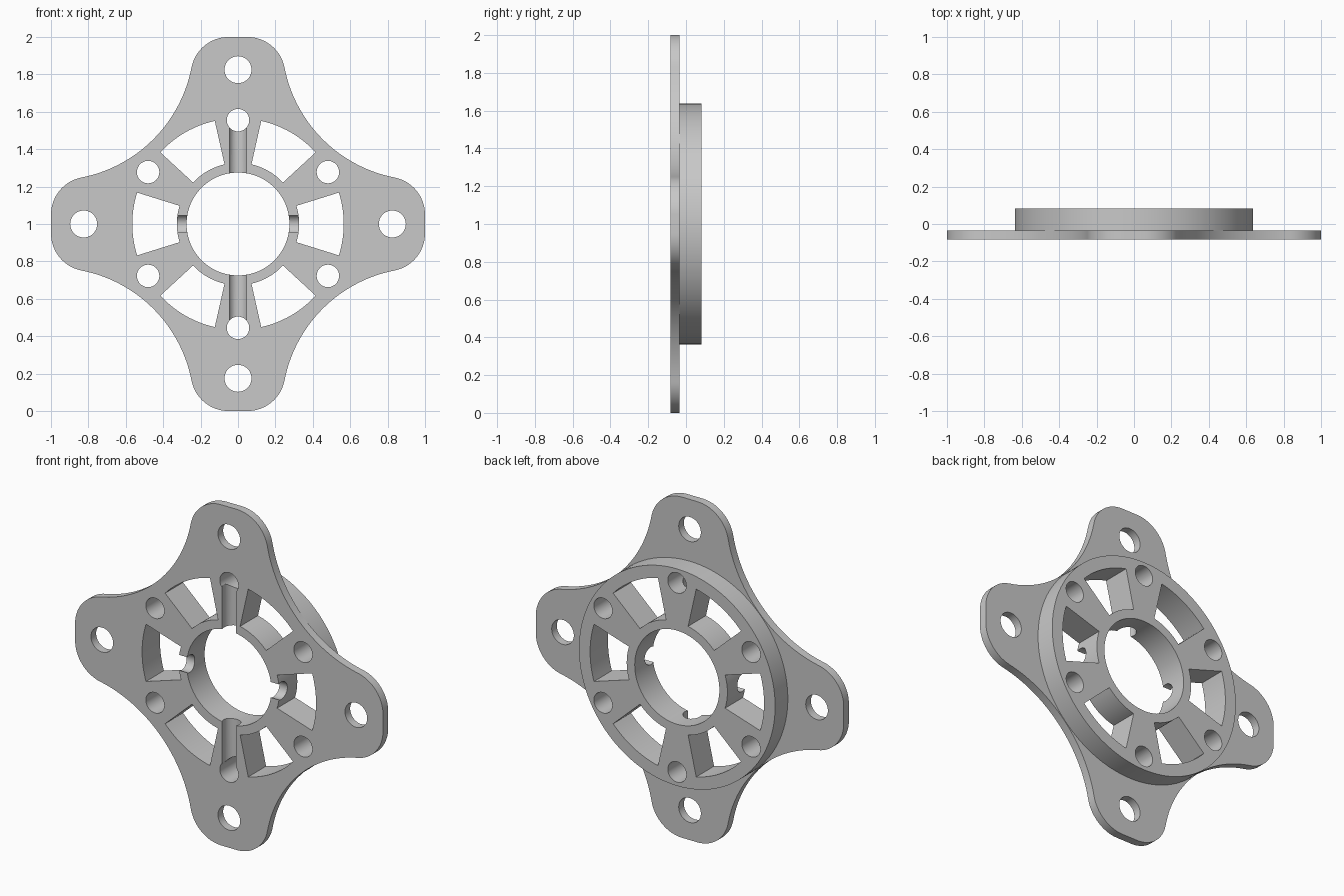
import bpy, bmesh
from math import sin, cos, radians, pi, hypot, atan2
from mathutils import Matrix, Vector

if "Cube" in bpy.data.objects:
    bpy.data.objects.remove(bpy.data.objects["Cube"], do_unlink=True)

FRONT, STEP, BACK = -0.083, -0.035, 0.083

metal = bpy.data.materials.new("plain grey")
metal.use_nodes = True
grey = (0.58, 0.58, 0.58, 1)
metal.diffuse_color = grey
metal.node_tree.nodes["Principled BSDF"].inputs["Base Color"].default_value = grey


def arc(cx, cz, r, a0, a1, n):
    return [(cx + r * cos(a0 + (a1 - a0) * i / n),
             cz + r * sin(a0 + (a1 - a0) * i / n)) for i in range(n + 1)]


def circle(cx, cz, r, n=48):
    return arc(cx, cz, r, 0, 2 * pi, n)[:-1]


def prism(bm, points, y0, y1):
    """Extrude a closed profile in the x-z plane from y0 to y1."""
    a = [bm.verts.new((x, y0, z + 1)) for x, z in points]
    b = [bm.verts.new((x, y1, z + 1)) for x, z in points]
    bm.faces.new(a)
    bm.faces.new(b[::-1])
    for i in range(len(a)):
        j = (i + 1) % len(a)
        bm.faces.new((a[j], a[i], b[i], b[j]))


def make_object(name, bm):
    bmesh.ops.recalc_face_normals(bm, faces=bm.faces)
    mesh = bpy.data.meshes.new(name)
    bm.to_mesh(mesh)
    bm.free()
    mesh.materials.append(metal)
    ob = bpy.data.objects.new(name, mesh)
    bpy.context.collection.objects.link(ob)
    return ob


def combine(target, tool, operation):
    tool.hide_render = True
    mod = target.modifiers.new(operation.lower(), "BOOLEAN")
    mod.operation, mod.solver, mod.object = operation, "EXACT", tool
    bpy.context.view_layer.objects.active = target
    bpy.ops.object.modifier_apply(modifier=mod.name)
    bpy.data.objects.remove(tool, do_unlink=True)


# Four-lobed plate outline: rounded lobe corners tangent to concave flanks
flank_c, flank_r = 0.979, 0.744
corner_x, corner_r = 0.05, 0.2026
corner_z = 1 - corner_r
tilt = atan2(flank_c - corner_z, flank_c - corner_x)
quarter = arc(corner_x, corner_z, corner_r, pi / 2, tilt, 16)
quarter += arc(flank_c, flank_c, flank_r, pi + tilt, 1.5 * pi - tilt, 32)[1:-1]
quarter += arc(corner_z, corner_x, corner_r, pi / 2 - tilt, 0, 16)
outline = []
for k in range(4):
    turn = Matrix.Rotation(-k * pi / 2, 2)
    outline += [tuple(turn @ Vector(p)) for p in quarter]

bm = bmesh.new()
prism(bm, outline, FRONT, STEP)
flange = make_object("lobed_flange", bm)

# Round hub standing behind the plate
bm = bmesh.new()
prism(bm, circle(0, 0, 0.637, 128), -0.06, BACK)
combine(flange, make_object("hub_disc", bm), "UNION")

# Bore, windows, bolt holes and lobe holes
bm = bmesh.new()
prism(bm, circle(0, 0, 0.275, 96), -0.3, 0.3)
half = radians(17.3)
for k in range(6):
    mid = k * pi / 3
    window = arc(0, 0, 0.565, mid - half, mid + half, 14)
    window += arc(0, 0, 0.327, mid + half, mid - half, 10)
    prism(bm, window, -0.3, 0.3)
    a = mid + pi / 6
    prism(bm, circle(0.555 * cos(a), 0.555 * sin(a), 0.06), -0.3, 0.3)
for k in range(4):
    a = k * pi / 2
    prism(bm, circle(0.825 * cos(a), 0.825 * sin(a), 0.072), -0.3, 0.3)
combine(flange, make_object("hole_cutter", bm), "DIFFERENCE")

# Round-bottomed grooves in the front face, running outward from the bore
bm = bmesh.new()
for k in range(4):
    end = 0.555 if k % 2 else 0.45
    start = 0.2
    place = (Matrix.Translation((0, -0.06, 1)) @ Matrix.Rotation(-k * pi / 2, 4, "Y")
             @ Matrix.Translation(((start + end) / 2, 0, 0))
             @ Matrix.Rotation(pi / 2, 4, "Y"))
    bmesh.ops.create_cone(bm, cap_ends=True, segments=40, radius1=0.051,
                          radius2=0.051, depth=end - start, matrix=place)
combine(flange, make_object("groove_cutter", bm), "DIFFERENCE")

# Smooth round walls, crisp edges
bpy.ops.object.select_all(action="DESELECT")
flange.select_set(True)
bpy.context.view_layer.objects.active = flange
bpy.ops.object.shade_smooth_by_angle(angle=radians(30))
